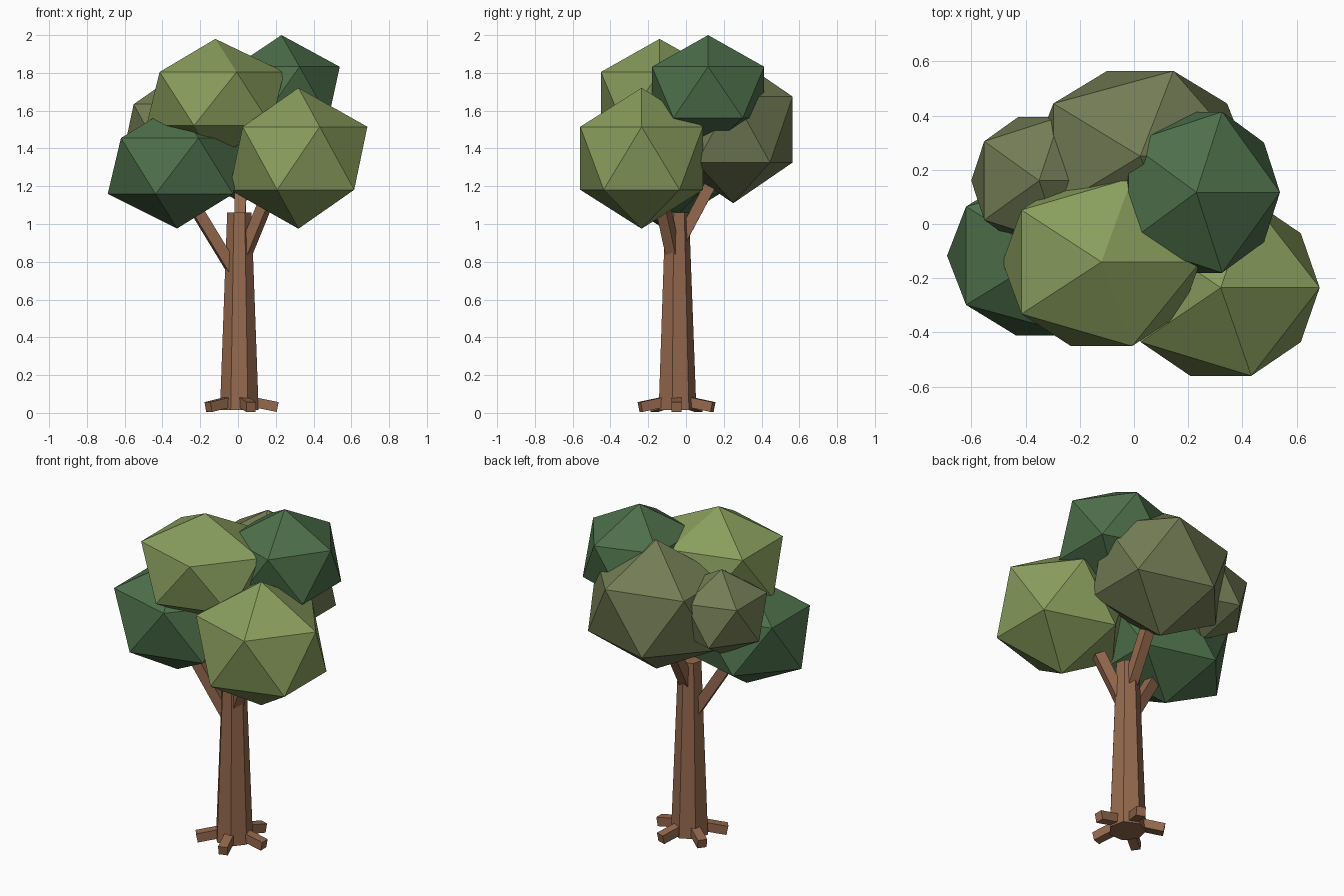
import bpy
from math import cos, sin, radians
from mathutils import Vector

if "Cube" in bpy.data.objects:
    bpy.data.objects.remove(bpy.data.objects["Cube"])


def material(name, rgb):
    m = bpy.data.materials.new(name)
    m.diffuse_color = (*rgb, 1)
    m.use_nodes = True
    m.node_tree.nodes["Principled BSDF"].inputs["Base Color"].default_value = m.diffuse_color
    return m


bark = material("bark", (0.30, 0.14, 0.075))
light_leaf = material("light_leaf", (0.25, 0.34, 0.11))
dark_leaf = material("dark_leaf", (0.075, 0.16, 0.07))
olive_leaf = material("olive_leaf", (0.17, 0.20, 0.09))


def finish(name, mat):
    ob = bpy.context.object
    ob.name = name
    ob.data.materials.append(mat)
    return ob


def beam(name, start, end, width):
    """Square bar running from start to end."""
    a, b = Vector(start), Vector(end)
    bpy.ops.mesh.primitive_cube_add(size=1, location=(a + b) / 2)
    ob = finish(name, bark)
    ob.rotation_euler = (b - a).to_track_quat('Z', 'Y').to_euler()
    ob.scale = (width, width, (b - a).length)


CX, CY = 0.007, -0.05

# Tapered seven-sided trunk
bpy.ops.mesh.primitive_cone_add(vertices=7, radius1=0.105, radius2=0.066,
                                depth=1.045, location=(CX, CY, 0.5375))
finish("trunk", bark)

# Five roots sloping down and outward
for i in range(5):
    t = radians(72 * i)
    beam(f"root_{i + 1}",
         (CX + 0.03 * cos(t), CY + 0.03 * sin(t), 0.066),
         (CX + 0.203 * cos(t), CY + 0.203 * sin(t), 0.031), 0.053)

# Branches
beam("left_branch", (-0.01, -0.055, 0.73), (-0.235, -0.10, 1.10), 0.06)
beam("right_branch", (0.01, -0.055, 0.78), (0.145, -0.126, 1.11), 0.06)
beam("back_branch", (0.01, -0.05, 0.87), (0.012, 0.125, 1.20), 0.06)

# Leaf clusters: squashed icosahedra (centre, radii)
clusters = [
    ("front_right_leaves", (0.32, -0.235, 1.348), (0.408, 0.382, 0.373), light_leaf),
    ("top_front_leaves", (-0.12, -0.14, 1.663), (0.408, 0.365, 0.317), light_leaf),
    ("top_right_leaves", (0.23, 0.117, 1.697), (0.345, 0.349, 0.303), dark_leaf),
    ("back_leaves", (0.023, 0.25, 1.50), (0.443, 0.37, 0.39), olive_leaf),
    ("left_leaves", (-0.323, -0.117, 1.307), (0.41, 0.345, 0.331), dark_leaf),
    ("back_left_leaves", (-0.35, 0.16, 1.52), (0.28, 0.276, 0.255), olive_leaf),
]
for name, centre, radii, mat in clusters:
    bpy.ops.mesh.primitive_ico_sphere_add(subdivisions=1, radius=1, location=centre)
    finish(name, mat).scale = radii
